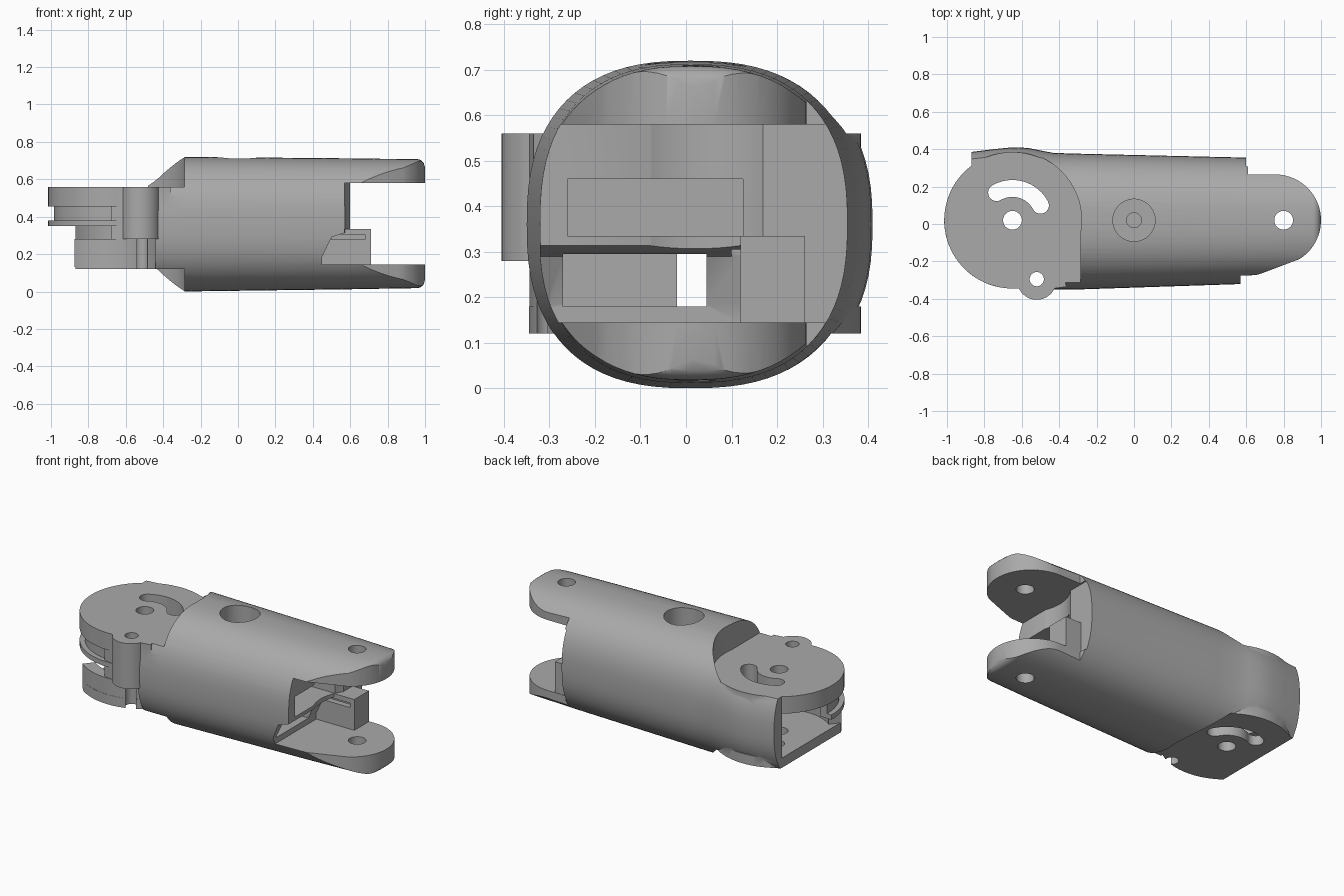
import bpy, bmesh
from math import cos, sin, pi, radians, sqrt

cube = bpy.data.objects.get("Cube")
if cube:
    bpy.data.objects.remove(cube, do_unlink=True)

grey = bpy.data.materials.new("satin_grey")
grey.use_nodes = True
colour = (0.4, 0.4, 0.4, 1)
grey.diffuse_color = colour
grey.node_tree.nodes["Principled BSDF"].inputs["Base Color"].default_value = colour

PIVOT = (-0.65, 0.02)
TIP = (0.8, 0.02)


def make(name, bm):
    bmesh.ops.recalc_face_normals(bm, faces=bm.faces)
    mesh = bpy.data.meshes.new(name)
    bm.to_mesh(mesh)
    bm.free()
    mesh.materials.append(grey)
    obj = bpy.data.objects.new(name, mesh)
    bpy.context.collection.objects.link(obj)
    return obj


def prism(points, low, high, along_y=False):
    bm = bmesh.new()
    place = (lambda a, b: (a, low, b)) if along_y else (lambda a, b: (a, b, low))
    face = bm.faces.new([bm.verts.new(place(a, b)) for a, b in points])
    new = bmesh.ops.extrude_face_region(bm, geom=[face])["geom"]
    depth = high - low
    bmesh.ops.translate(bm, verts=[v for v in new if isinstance(v, bmesh.types.BMVert)],
                        vec=(0, depth, 0) if along_y else (0, 0, depth))
    return make("helper", bm)


def arc(centre, r, start, end, n=24):
    angles = [radians(start + (end - start) * i / n) for i in range(n + 1)]
    return [(centre[0] + r * cos(a), centre[1] + r * sin(a)) for a in angles]


def disc(centre, r, low, high):
    return prism(arc(centre, r, 0, 360, 64)[:-1], low, high)


def box(x0, x1, y0, y1, z0, z1):
    return prism([(x0, y0), (x1, y0), (x1, y1), (x0, y1)], z0, z1)


def sector(inner, outer, start, end, low, high):
    return prism(arc(PIVOT, outer, start, end) + arc(PIVOT, inner, end, start), low, high)


def boolean(target, tool, operation="DIFFERENCE"):
    mod = target.modifiers.new("cut", "BOOLEAN")
    mod.operation, mod.solver, mod.object = operation, "EXACT", tool
    bpy.context.view_layer.objects.active = target
    bpy.ops.object.modifier_apply(modifier=mod.name)
    bpy.data.objects.remove(tool, do_unlink=True)


# Lofted shell: x, front y, back y, bottom z, top z
stations = [(-0.87, -0.35, 0.385, 0, 0.72), (-0.75, -0.35, 0.4, 0, 0.72),
            (-0.65, -0.35, 0.41, 0, 0.72), (-0.57, -0.35, 0.407, 0, 0.72),
            (-0.5, -0.35, 0.393, 0, 0.72), (-0.43, -0.35, 0.38, 0, 0.72),
            (-0.3, -0.35, 0.376, 0, 0.72), (0.6, -0.32, 0.355, 0.012, 0.712)]
for i in range(7):                       # rounded nose
    t = i / 6
    drop = 0.045 * (1 - sqrt(1 - t * t))
    stations.append((0.955 + 0.045 * t, -0.305, 0.34, 0.018 + drop, 0.708 - drop))

bm = bmesh.new()
N = 80
rings = []
for x, front, back, low, high in stations:
    ring = []
    for i in range(N):
        c, s = cos(2 * pi * i / N), sin(2 * pi * i / N)
        half = back - 0.01 if c > 0 else 0.01 - front
        y = 0.01 + half * (1 if c > 0 else -1) * abs(c) ** 0.8
        z = (low + high) / 2 + (high - low) / 2 * (1 if s > 0 else -1) * abs(s) ** 0.8
        ring.append(bm.verts.new((x, y, z)))
    rings.append(ring)
for a, b in zip(rings, rings[1:]):
    for i in range(N):
        j = (i + 1) % N
        bm.faces.new((a[i], a[j], b[j], b[i]))
bm.faces.new(rings[0])
bm.faces.new(rings[-1])
body = make("finger_link", bm)

# Plan outline of the narrowed tongues
outline = [(-1.2, -0.6), (0.57, -0.6), (0.57, -0.28), (0.63, -0.28), (0.68, -0.265)]
outline += arc((0.755, 0.02), 0.245, -58, 90) + [(0.61, 0.265), (0.61, 0.6), (-1.2, 0.6)]
boolean(body, prism(outline, -0.1, 0.9), "INTERSECT")

# Flats above and below the hinge plates
for low, high in ((0.56, 0.9), (-0.1, 0.12)):
    boolean(body, disc(PIVOT, 0.37, low, high))
    boolean(body, box(-1.2, -0.285, -0.6, 0.02, low, high))
    boolean(body, box(-1.2, -0.48, -0.6, 0.6, low, high))

# Hinge cavity and open front
boolean(body, disc(PIVOT, 0.36, 0.12, 0.56))
boolean(body, box(-1.2, -0.44, -0.6, 0.02, -0.1, 0.9))

# Hinge plates, rims and screw ear
boolean(body, disc(PIVOT, 0.365, 0.455, 0.56), "UNION")
lower = disc(PIVOT, 0.365, 0.12, 0.18)
boolean(lower, box(-1.2, -0.87, -0.6, 0.6, 0, 0.5))
boolean(body, lower, "UNION")
boolean(body, sector(0.29, 0.364, 232, 308, 0.13, 0.28), "UNION")
boolean(body, sector(0.29, 0.335, 178, 292, 0.36, 0.47), "UNION")
boolean(body, sector(0.285, 0.365, 178, 292, 0.35, 0.38), "UNION")
ear = [(-0.68, -0.33)] + arc((-0.52, -0.3), 0.105, 205, 335) + [(-0.36, -0.335), (-0.39, -0.25), (-0.6, -0.25)]
boolean(body, prism(ear, 0.28, 0.56), "UNION")

# Hinge holes and curved slots
boolean(body, disc(PIVOT, 0.05, -0.1, 0.9))
boolean(body, disc((-0.52, -0.295), 0.038, -0.1, 0.9))
first, last = arc(PIVOT, 0.17, 28, 120, 1)
slot = arc(PIVOT, 0.215, 28, 120) + arc(last, 0.045, 120, 300, 10)[1:-1]
slot += arc(PIVOT, 0.125, 120, 28) + arc(first, 0.045, 208, 388, 10)[1:-1]
boolean(body, prism(slot, -0.1, 0.9))

# Fork gap at the tip
boolean(body, box(0.57, 1.2, -0.6, 0.02, 0.145, 0.58))
boolean(body, box(0.6, 1.2, 0.01, 0.6, 0.145, 0.58))
boolean(body, disc(TIP, 0.25, 0.145, 0.58))
boolean(body, disc(TIP, 0.05, -0.1, 0.9))

# Front notch, pockets and cable passage
notch = [(0.45, 0.145), (0.45, 0.185), (0.5, 0.29), (0.62, 0.33), (0.62, 0.145)]
boolean(body, prism(notch, -0.6, 0.12, True))
boolean(body, box(0.2, 0.6, -0.27, -0.01, 0.18, 0.295))
boolean(body, box(-0.4, 0.6, -0.02, 0.045, 0.18, 0.295))
boolean(body, box(0.35, 0.6, -0.26, 0.125, 0.335, 0.46))

# Stop block between the tongues
boolean(body, box(0.5, 0.71, 0.12, 0.262, 0.14, 0.335), "UNION")
boolean(body, box(0.5, 0.68, 0.1, 0.155, 0.278, 0.305))

# Recessed button seat on top
boolean(body, disc((0, 0.02), 0.113, 0.6, 0.9))
boolean(body, disc((0, 0.02), 0.04, 0.56, 0.7))

bpy.ops.object.select_all(action="DESELECT")
body.select_set(True)
bpy.context.view_layer.objects.active = body
bpy.ops.object.shade_smooth_by_angle(angle=radians(30))
